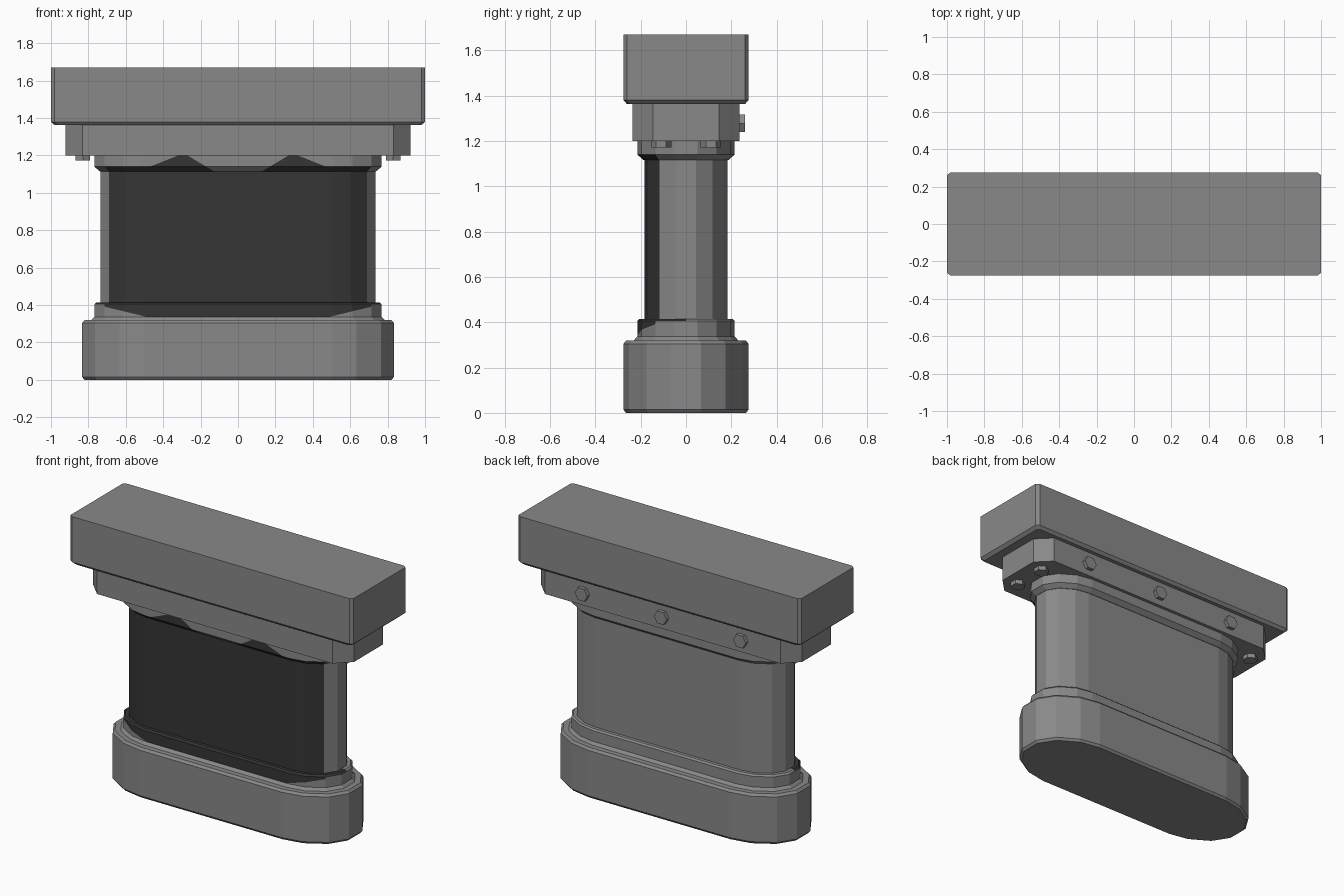
import bpy, bmesh, math
from mathutils import Matrix

if "Cube" in bpy.data.objects:
    bpy.data.objects.remove(bpy.data.objects["Cube"])


def material(name, v):
    m = bpy.data.materials.new(name)
    m.diffuse_color = (v, v, v, 1)
    m.use_nodes = True
    m.node_tree.nodes["Principled BSDF"].inputs["Base Color"].default_value = m.diffuse_color
    return m


GREY = material("concrete grey", 0.25)
DARK = material("dark weathering", 0.035)


def rounded_ring(X, Y):
    # long outline with faceted round ends
    q = [(X, .24 * Y), (X - .25 * Y, .63 * Y), (X - .72 * Y, .91 * Y), (X - 1.2 * Y, Y)]
    return mirror_quarter(q)


def chamfer_ring(c):
    # rectangle with cut corners; c is (along x, along y)
    return lambda X, Y: mirror_quarter([(X, Y - c[1]), (X - c[0], Y)])


def mirror_quarter(q):
    half = q + [(-x, y) for x, y in reversed(q)]
    return half + [(-x, -y) for x, y in half]


def finish(name, bm, rule=None):
    bmesh.ops.recalc_face_normals(bm, faces=bm.faces)
    if rule:
        for f in bm.faces:
            f.material_index = int(rule(f.calc_center_median(), f.normal))
    me = bpy.data.meshes.new(name)
    bm.to_mesh(me)
    bm.free()
    me.materials.append(GREY)
    me.materials.append(DARK)
    ob = bpy.data.objects.new(name, me)
    bpy.context.collection.objects.link(ob)
    return ob


def loft(name, ring, levels, rule=None, cuts=()):
    # stack of outlines (half x, half y, z), optionally sliced by planes
    bm = bmesh.new()
    rings = [[bm.verts.new((x, y, z)) for x, y in ring(X, Y)] for X, Y, z in levels]
    n = len(rings[0])
    for a, b in zip(rings, rings[1:]):
        for i in range(n):
            j = (i + 1) % n
            bm.faces.new((a[i], a[j], b[j], b[i]))
    bm.faces.new(rings[0][::-1])
    bm.faces.new(rings[-1])
    bm.normal_update()
    for co, no in cuts:
        bmesh.ops.bisect_plane(bm, geom=bm.verts[:] + bm.edges[:] + bm.faces[:],
                               plane_co=co, plane_no=no)
    return finish(name, bm, rule)


def slanted(x0, z0, x1, z1):
    # mirrored pair of cutting planes through a line on the front face
    return [((s * x0, 0, z0), (s * (z1 - z0), 0, x0 - x1)) for s in (1, -1)]


def line_x(z, x0, z0, x1, z1):
    return x0 + (z - z0) / (z1 - z0) * (x1 - x0)


def bolt(name, loc, rot, depth):
    bm = bmesh.new()
    bmesh.ops.create_cone(bm, cap_ends=True, segments=6, radius1=.045, radius2=.045, depth=depth,
                          matrix=Matrix.Translation(loc) @ rot)
    finish(name, bm)


# footing
loft("footing", rounded_ring, [(.82, .265, 0), (.833, .276, .015), (.833, .276, .305), (.82, .264, .32)])

# lower collar, weathered on the front
LOW = (.48, .335, .77, .405)
loft("lower_collar", rounded_ring,
     [(.79, .235, .315), (.768, .215, .337), (.768, .215, .405), (.758, .205, .415)],
     lambda c, n: (c.z > .406 and c.y < 0) or
                  (c.y < -.1 and c.z > .337 and abs(c.x) < line_x(c.z, *LOW)),
     slanted(*LOW) + [((0, 0, 0), (0, 1, 0))])

# shaft, dark front faces
loft("shaft", rounded_ring, [(.736, .184, .4), (.736, .184, 1.14)], lambda c, n: c.y < -.1)

# upper collar with streaks on the front
A, B = (.47, 1.14, .32, 1.2), (.17, 1.14, .27, 1.2)
loft("upper_collar", rounded_ring, [(.738, .187, 1.115), (.768, .215, 1.14), (.768, .215, 1.21)],
     lambda c, n: c.y < -.1 and (
         (c.z < 1.14 and abs(c.x) > .165) or
         (c.z > 1.14 and line_x(c.z, *B) < abs(c.x) < line_x(c.z, *A))),
     slanted(*A) + slanted(*B))

# bearing plate and top beam
loft("bearing_cap", chamfer_ring((.09, .09)), [(.922, .236, 1.2), (.922, .236, 1.37)])
loft("top_beam", chamfer_ring((.02, .015)),
     [(.98, .26, 1.362), (1, .276, 1.38), (1, .276, 1.67)])

# hex bolts on the back and under the cap ends
for i, x in enumerate((-.56, 0, .56)):
    bolt(f"back_bolt_{i}", (x, .243, 1.278),
         Matrix.Rotation(math.pi / 2, 4, 'X') @ Matrix.Rotation(math.pi / 6, 4, 'Z'), .034)
for x in (-.83, .83):
    for y in (-.11, .11):
        bolt("under_bolt", (x, y, 1.19), Matrix.Identity(4), .036)
